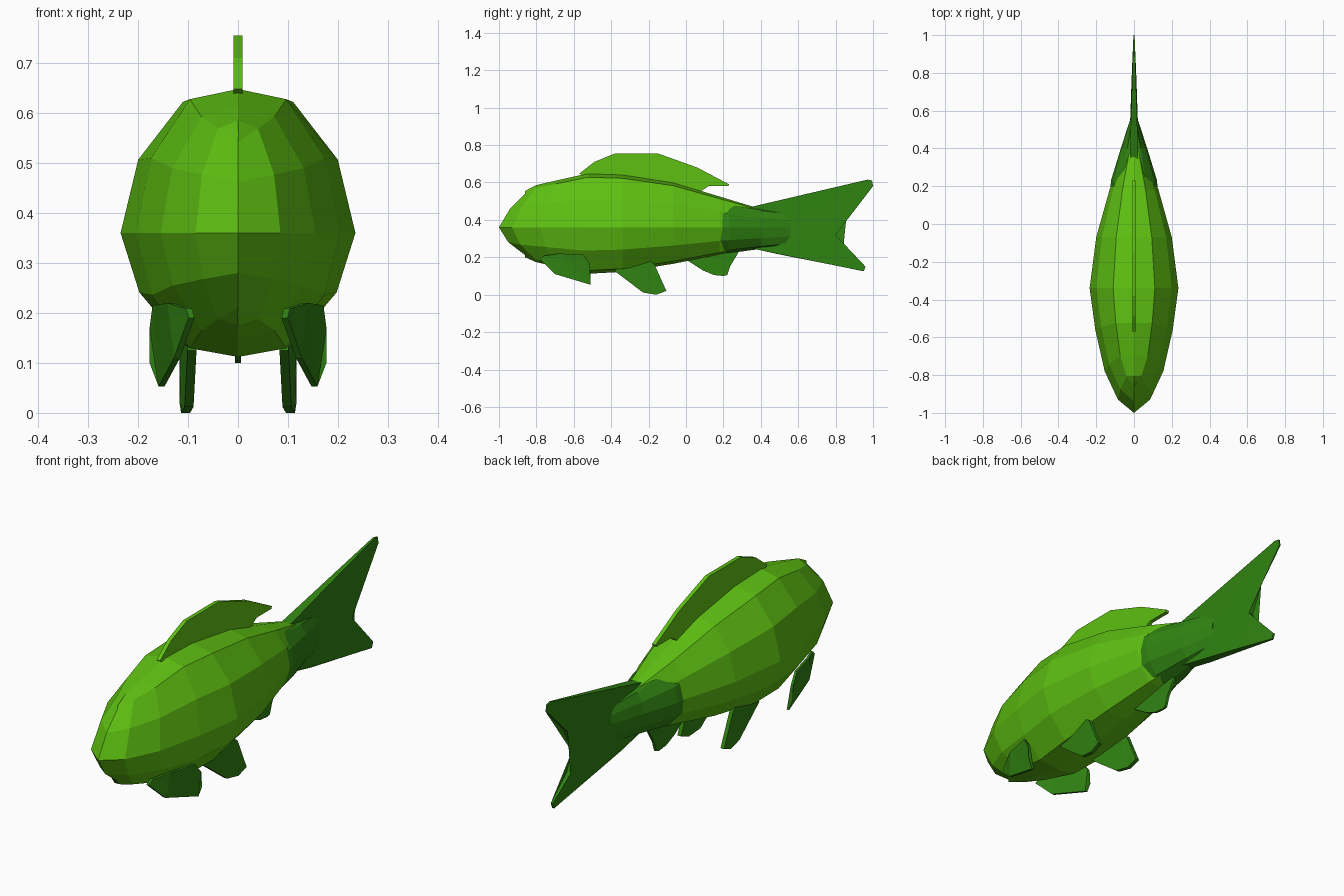
import bpy, bmesh

if "Cube" in bpy.data.objects:
    bpy.data.objects.remove(bpy.data.objects["Cube"])


def material(name, rgb):
    m = bpy.data.materials.new(name)
    m.diffuse_color = (*rgb, 1)
    m.use_nodes = True
    m.node_tree.nodes["Principled BSDF"].inputs["Base Color"].default_value = m.diffuse_color
    return m


LIGHT = material("light green", (0.112, 0.527, 0.006))
DARK = material("dark green", (0.030, 0.230, 0.006))


def finish(name, bm, mat):
    bmesh.ops.recalc_face_normals(bm, faces=bm.faces[:])
    mesh = bpy.data.meshes.new(name)
    bm.to_mesh(mesh)
    bm.free()
    mesh.materials.append(mat)
    ob = bpy.data.objects.new(name, mesh)
    bpy.context.collection.objects.link(ob)
    return ob


def loft(name, rows, stations, mat, fade=(), cap_start=False):
    """Skin 12-sided sections; rows = (width share, height share, forward shear)."""
    ring = rows + [(-w, h, s) for w, h, s in rows[-2:0:-1]]
    bm = bmesh.new()
    cols = []
    for j, (y, half, top, bot) in enumerate(stations):
        f = fade[j] if j < len(fade) else 0
        cols.append([bm.verts.new((w * half, y + s * f,
                                   0.36 + h * ((top - 0.36) if h > 0 else (0.36 - bot))))
                     for w, h, s in ring])
    n = len(ring)
    for a, b in zip(cols, cols[1:]):
        for i in range(n):
            k = (i + 1) % n
            bm.faces.new((a[i], a[k], b[k], b[i]))
    bm.faces.new(cols[-1])
    if cap_start:
        bm.faces.new(cols[0])
    bmesh.ops.remove_doubles(bm, verts=bm.verts[:], dist=0.0005)
    return finish(name, bm, mat)


def fin(name, outline, half, mat, pair=False):
    """Thin plate from an (x, y, z) outline; half = half thickness as a function of y."""
    bm = bmesh.new()
    a = [bm.verts.new((x + half(y), y, z)) for x, y, z in outline]
    b = [bm.verts.new((x - half(y), y, z)) for x, y, z in outline]
    sides = [bm.faces.new(a), bm.faces.new(b[::-1])]
    n = len(a)
    for i in range(n):
        k = (i + 1) % n
        bm.faces.new((a[k], a[i], b[i], b[k]))
    bmesh.ops.triangulate(bm, faces=sides)
    ob = finish(name, bm, mat)
    if pair:
        ob.modifiers.new("mirror", 'MIRROR').use_mirror_merge = False
    return ob


# Body: the nose is a vertical ridge, so upper and lower rows start further back
body_rows = [(0, 1, .14), (.47, .93, .14), (.85, .52, .06), (1, 0, 0),
             (.84, -.5, .05), (.47, -.93, .14), (0, -1, .14)]
body_stations = [(-1, 0, .555, .20), (-.93, .085, .585, .175), (-.78, .155, .61, .15),
                 (-.56, .205, .648, .112), (-.34, .235, .642, .122), (-.07, .2, .60, .165),
                 (.18, .13, .525, .215), (.40, .045, .458, .265), (.50, .01, .42, .30)]
loft("body", body_rows, body_stations, LIGHT, fade=(1, .9, .6, .25))

# Tail base: sleeve that emerges from the narrowing body
tail_rows = [(0, 1, 0), (.5, .88, 0), (.87, .5, 0), (1, 0, 0),
             (.87, -.5, 0), (.5, -.88, 0), (0, -1, 0)]
tail_stations = [(.03, .135, .50, .21), (.23, .122, .495, .222),
                 (.40, .07, .462, .245), (.56, .018, .44, .262)]
loft("tail_base", tail_rows, tail_stations, DARK, cap_start=True)

# Tail fin, thinning towards the rear
tail_outline = [(.30, .44), (.35, .47), (.97, .615), (.995, .61), (1, .58), (.86, .44),
                (.80, .32), (.84, .24), (.96, .15), (.95, .125), (.78, .16), (.50, .215),
                (.35, .248), (.30, .28)]
fin("tail_fin", [(0, y, z) for y, z in tail_outline],
    lambda y: .003 + .019 * min(1, max(0, (1 - y) / .45)), DARK)

# Dorsal fin
dorsal = [(-.57, .648), (-.49, .71), (-.38, .755), (-.15, .755), (.06, .68), (.23, .59),
          (.225, .58), (.12, .58), (.06, .54), (.03, .50), (-.2, .56), (-.5, .60)]
fin("dorsal_fin", [(0, y, z) for y, z in dorsal], lambda y: .009, LIGHT)

# Anal fin
anal = [(-.02, .23), (0, .188), (.09, .13), (.15, .105), (.20, .10), (.22, .105),
        (.235, .15), (.28, .225), (.25, .27)]
fin("anal_fin", [(0, y, z) for y, z in anal], lambda y: .006, DARK)

# Pelvic fins
pelvic = [(.092, -.38, .125), (.098, -.23, .012), (.105, -.16, 0), (.108, -.105, .02),
          (.108, -.17, .165), (.105, -.22, .20), (.092, -.36, .18)]
fin("pelvic_fins", pelvic, lambda y: .009, DARK, pair=True)

# Pectoral fins, sweeping outwards to the rear
pectoral = [(.093, -.78, .19), (.122, -.70, .11), (.153, -.51, .053), (.171, -.51, .10),
            (.171, -.515, .17), (.165, -.55, .215), (.135, -.68, .22), (.098, -.76, .208)]
fin("pectoral_fins", pectoral, lambda y: .006, DARK, pair=True)
